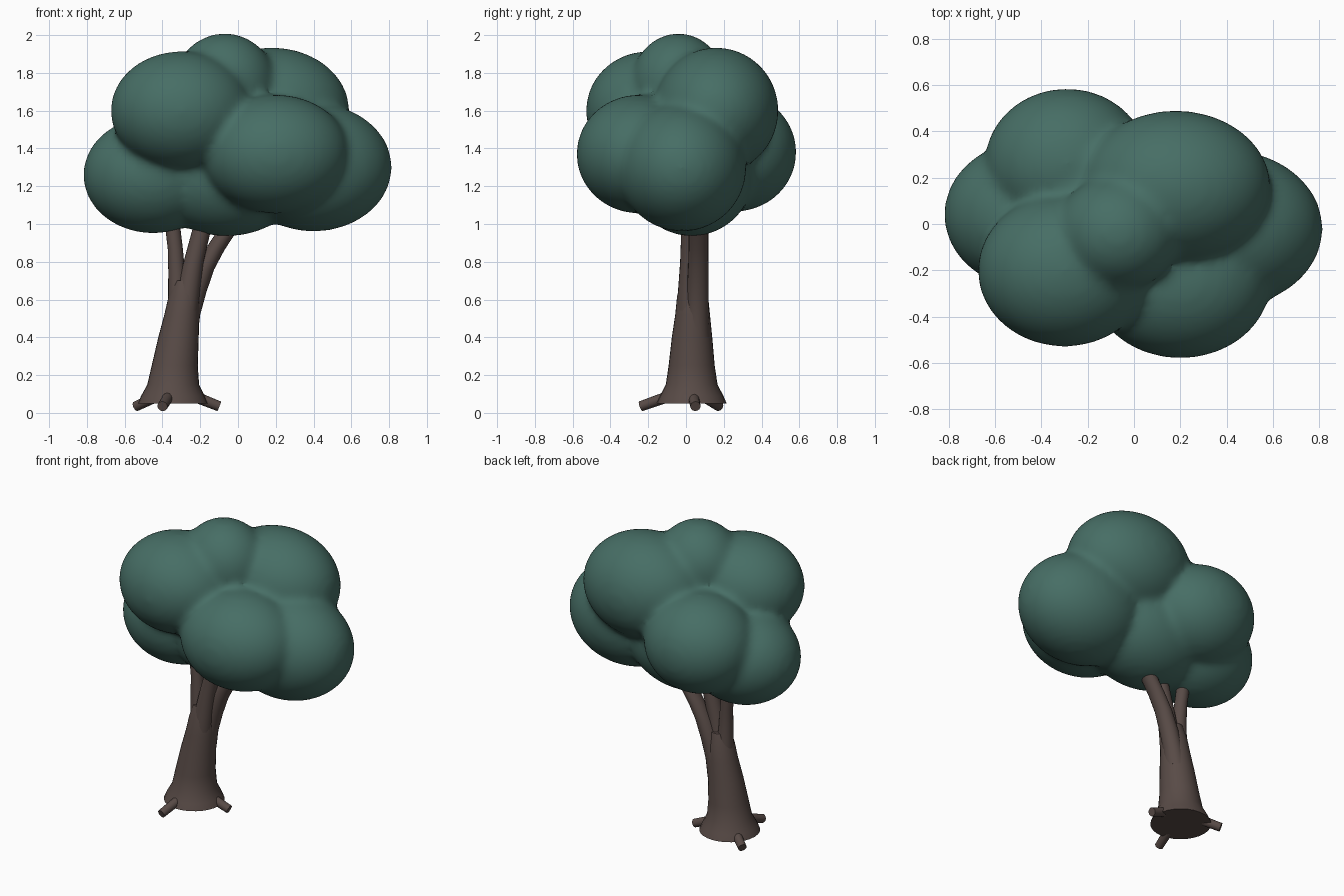
import bpy, bmesh, math
from mathutils import Vector, Matrix

cube = bpy.data.objects.get("Cube")
if cube:
    bpy.data.objects.remove(cube, do_unlink=True)


def make_material(name, colour):
    mat = bpy.data.materials.new(name)
    mat.use_nodes = True
    mat.diffuse_color = (*colour, 1)
    mat.node_tree.nodes["Principled BSDF"].inputs["Base Color"].default_value = (*colour, 1)
    return mat


leaf_green = make_material("leaf_green", (0.062, 0.155, 0.130))
bark_brown = make_material("bark_brown", (0.098, 0.070, 0.062))


def finish(name, bm, mat):
    mesh = bpy.data.meshes.new(name)
    bmesh.ops.recalc_face_normals(bm, faces=bm.faces)
    bm.to_mesh(mesh)
    bm.free()
    obj = bpy.data.objects.new(name, mesh)
    bpy.context.collection.objects.link(obj)
    mesh.materials.append(mat)
    bpy.ops.object.select_all(action='DESELECT')
    obj.select_set(True)
    bpy.context.view_layer.objects.active = obj
    bpy.ops.object.shade_smooth_by_angle(angle=math.radians(50))
    return obj


def tube(name, path, sides=20):
    """Stack of level rings; each path entry is x, y, z, radius."""
    bm = bmesh.new()
    rings = []
    for x, y, z, r in path:
        ring = bmesh.ops.create_circle(
            bm, segments=sides, radius=r, matrix=Matrix.Translation((x, y, z)))["verts"]
        rings.append(ring)
    for low, high in zip(rings, rings[1:]):
        for i in range(sides):
            j = (i + 1) % sides
            bm.faces.new((low[i], low[j], high[j], high[i]))
    bm.faces.new(rings[0])
    bm.faces.new(rings[-1])
    return finish(name, bm, bark_brown)


# Trunk with flared foot
tube("trunk", [(-0.345, 0.03, 0.05, 0.185), (-0.345, 0.03, 0.09, 0.168),
               (-0.343, 0.03, 0.15, 0.137), (-0.335, 0.03, 0.25, 0.122),
               (-0.315, 0.032, 0.4, 0.107), (-0.298, 0.035, 0.52, 0.092),
               (-0.285, 0.035, 0.62, 0.082), (-0.28, 0.035, 0.7, 0.06)], 28)

# Three limbs rising into the crown
tube("left_limb", [(-0.31, 0.04, 0.45, 0.07), (-0.318, 0.04, 0.6, 0.052),
                   (-0.325, 0.04, 0.75, 0.044), (-0.332, 0.045, 0.87, 0.04),
                   (-0.35, 0.05, 1.02, 0.04), (-0.38, 0.06, 1.2, 0.035)])
tube("middle_limb", [(-0.285, 0.02, 0.5, 0.07), (-0.262, 0.02, 0.65, 0.062),
                     (-0.235, 0.022, 0.8, 0.053), (-0.2, 0.024, 0.94, 0.05),
                     (-0.17, 0.025, 1.05, 0.05), (-0.11, 0.03, 1.25, 0.045)])
tube("right_limb", [(-0.29, 0.055, 0.4, 0.075), (-0.26, 0.06, 0.52, 0.06),
                    (-0.225, 0.062, 0.64, 0.058), (-0.18, 0.065, 0.76, 0.054),
                    (-0.125, 0.066, 0.86, 0.052), (-0.06, 0.066, 0.96, 0.052),
                    (0.08, 0.06, 1.15, 0.045)])

# Stubby roots around the foot
for name, tip in (("front_root", (-0.4, -0.24, 0.035)),
                  ("left_root", (-0.1, 0.05, 0.035)),
                  ("back_root", (-0.54, 0.175, 0.035))):
    start, end = Vector((-0.34, 0.03, 0.13)), Vector(tip)
    bm = bmesh.new()
    turn = (end - start).to_track_quat('Z', 'Y').to_matrix().to_4x4()
    bmesh.ops.create_cone(bm, cap_ends=True, segments=14, radius1=0.032, radius2=0.027,
                          depth=(end - start).length,
                          matrix=Matrix.Translation((start + end) / 2) @ turn)
    finish(name, bm, bark_brown)

# Crown: overlapping puffs fused into one soft surface (centre, radii)
puffs = [((-0.45, 0.04, 1.26), (0.37, 0.32, 0.31)),
         ((-0.30, -0.20, 1.60), (0.375, 0.33, 0.315)),
         ((0.20, -0.25, 1.37), (0.39, 0.33, 0.315)),
         ((0.40, -0.02, 1.30), (0.415, 0.34, 0.34)),
         ((0.18, 0.16, 1.60), (0.41, 0.33, 0.335)),
         ((-0.29, 0.26, 1.38), (0.355, 0.325, 0.315)),
         ((-0.07, -0.04, 1.74), (0.27, 0.25, 0.27)),
         ((-0.06, 0.03, 1.27), (0.42, 0.33, 0.335))]
bm = bmesh.new()
for centre, radii in puffs:
    bmesh.ops.create_icosphere(bm, subdivisions=4, radius=1,
                               matrix=Matrix.Translation(centre) @ Matrix.Diagonal((*radii, 1)))
crown = finish("crown", bm, leaf_green)
crown.modifiers.clear()
fuse = crown.modifiers.new("fuse", 'REMESH')
fuse.mode = 'VOXEL'
fuse.voxel_size = 0.022
fuse.use_smooth_shade = True
soften = crown.modifiers.new("soften", 'SMOOTH')
soften.factor = 0.5
soften.iterations = 12
